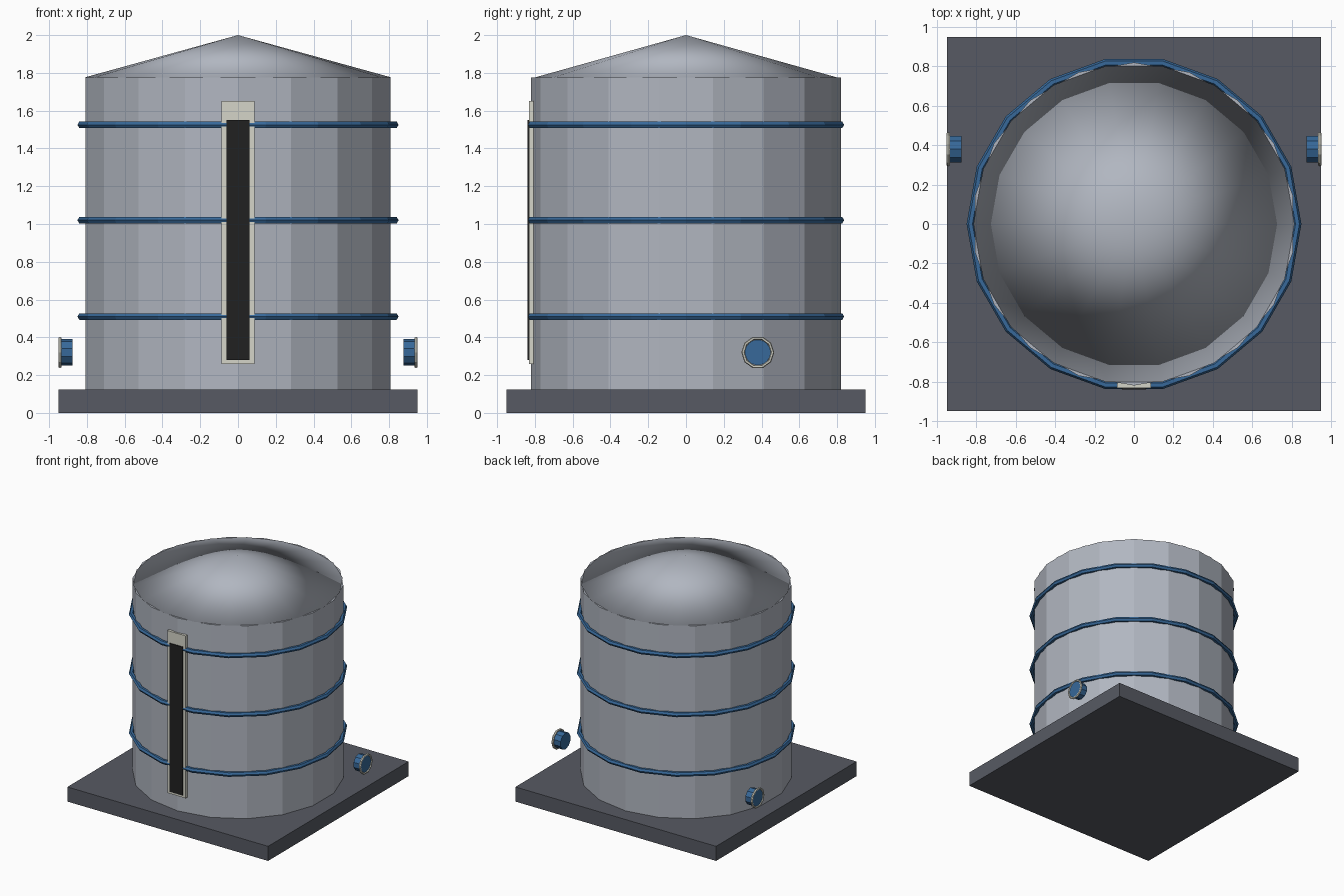
import bpy, math

cube = bpy.data.objects.get("Cube")
if cube:
    bpy.data.objects.remove(cube, do_unlink=True)


def material(name, rgb):
    m = bpy.data.materials.new(name)
    m.use_nodes = True
    m.diffuse_color = (*rgb, 1)
    bsdf = next(n for n in m.node_tree.nodes if n.type == 'BSDF_PRINCIPLED')
    bsdf.inputs["Base Color"].default_value = (*rgb, 1)
    return m


STEEL = material("steel_grey", (0.44, 0.47, 0.53))
SLATE = material("slate_grey", (0.095, 0.102, 0.125))
BLUE = material("pipe_blue", (0.038, 0.14, 0.32))
CREAM = material("cream_panel", (0.66, 0.66, 0.58))
BLACK = material("gauge_black", (0.015, 0.015, 0.015))


def finish(name, mat):
    obj = bpy.context.object
    obj.name = name
    obj.data.materials.clear()
    obj.data.materials.append(mat)
    return obj


def box(name, mat, x, y, z):
    """Box from (min, max) pairs on each axis."""
    spans = (x, y, z)
    bpy.ops.mesh.primitive_cube_add(size=1, location=[(a + b) / 2 for a, b in spans])
    obj = finish(name, mat)
    obj.scale = [b - a for a, b in spans]
    return obj


# Foundation slab
box("foundation_slab", SLATE, (-0.95, 0.95), (-0.95, 0.95), (0, 0.125))

# Faceted tank wall
SIDES = 18
bpy.ops.mesh.primitive_cylinder_add(vertices=SIDES, radius=0.82, depth=1.65,
                                    location=(0, 0, 0.95))
finish("tank_wall", STEEL)

# Shallow roof, smooth across its rim, turned half a side from the wall
bpy.ops.mesh.primitive_cone_add(vertices=SIDES, radius1=0.815, depth=0.225,
                                location=(0, 0, 1.8875),
                                rotation=(0, 0, math.pi / 2))
finish("roof", STEEL)
bpy.ops.object.shade_smooth()

# Reinforcing hoops
for label, z in (("lower", 0.51), ("middle", 1.02), ("upper", 1.525)):
    bpy.ops.mesh.primitive_torus_add(major_segments=SIDES, minor_segments=6,
                                     major_radius=0.83, minor_radius=0.02,
                                     location=(0, 0, z))
    finish(label + "_hoop", BLUE)

# Level gauge on the front
box("gauge_backing", CREAM, (-0.087, 0.087), (-0.832, -0.808), (0.26, 1.65))
box("gauge_strip", BLACK, (-0.062, 0.062), (-0.84, -0.825), (0.28, 1.55))

# Pipe stubs with flange rings on both sides
for label, side in (("left", 1), ("right", -1)):
    bpy.ops.mesh.primitive_cylinder_add(vertices=10, radius=0.07, depth=0.07,
                                        location=(side * 0.91, 0.38, 0.32),
                                        rotation=(math.pi / 2, 0, math.pi / 2))
    finish(label + "_pipe_stub", BLUE)
    bpy.ops.mesh.primitive_torus_add(major_segments=10, minor_segments=6,
                                     major_radius=0.078, minor_radius=0.009,
                                     location=(side * 0.943, 0.38, 0.32),
                                     rotation=(math.pi / 2, 0, math.pi / 2))
    finish(label + "_pipe_flange", CREAM)
